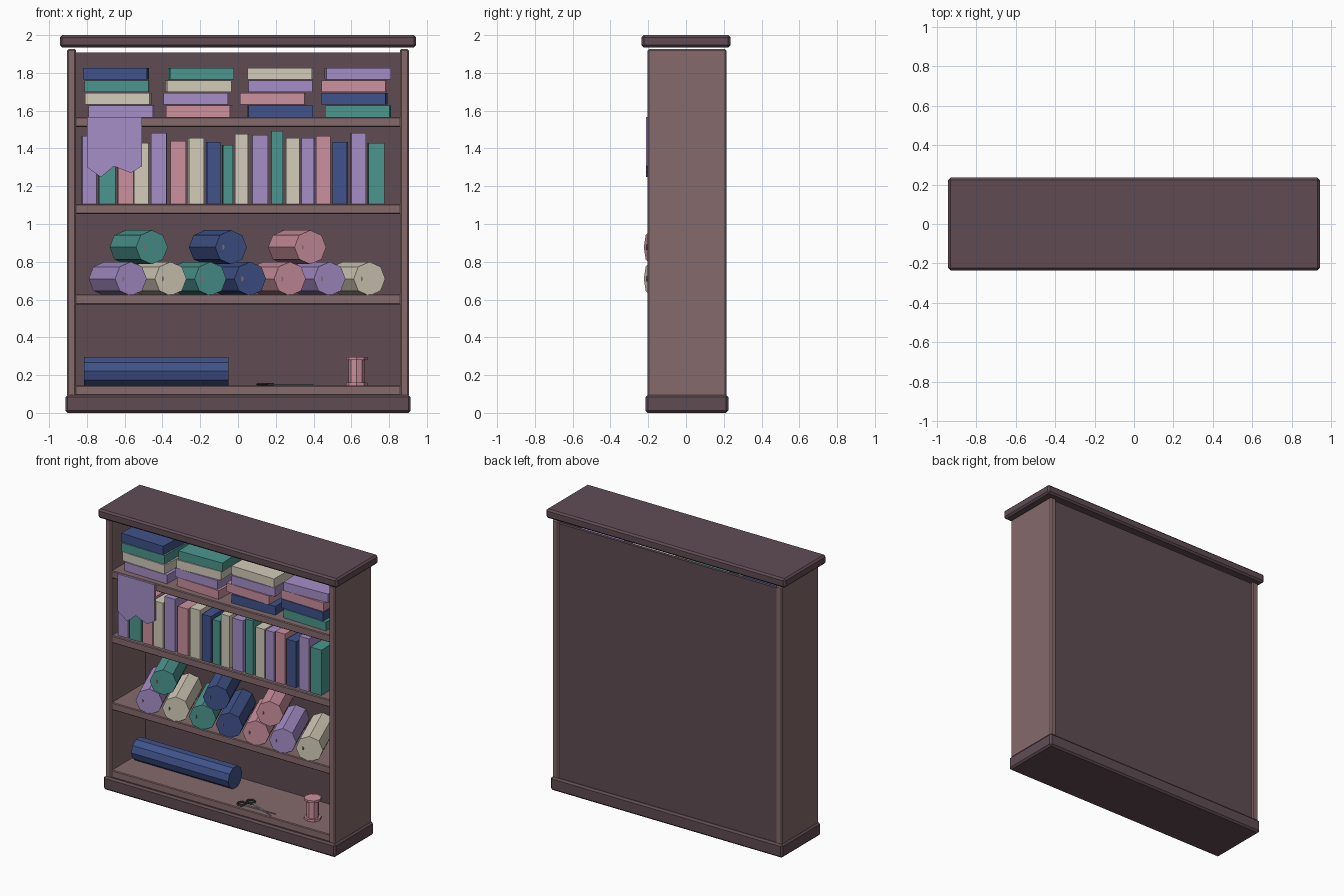
import bpy, bmesh, math, random
from mathutils import Matrix, Vector

if "Cube" in bpy.data.objects:
    bpy.data.objects.remove(bpy.data.objects["Cube"])

random.seed(4)


def material(name, rgb):
    m = bpy.data.materials.new(name)
    lin = [((c / 255 + 0.055) / 1.055) ** 2.4 for c in rgb]
    m.diffuse_color = (*lin, 1)
    m.use_nodes = True
    m.node_tree.nodes["Principled BSDF"].inputs["Base Color"].default_value = m.diffuse_color
    return m


WOOD = material("light_wood", (134, 106, 108))
DARK = material("dark_wood", (96, 76, 84))
BLACK = material("handle_black", (45, 42, 46))
STEEL = material("steel", (150, 155, 160))
CLOTH = {
    "P": material("purple", (166, 142, 200)),
    "T": material("teal", (76, 150, 143)),
    "K": material("pink", (204, 144, 158)),
    "C": material("cream", (212, 204, 186)),
    "B": material("blue", (64, 82, 138)),
}


def finish(name, bm, mat, bevel=0):
    bmesh.ops.recalc_face_normals(bm, faces=bm.faces)
    me = bpy.data.meshes.new(name)
    bm.to_mesh(me)
    bm.free()
    me.materials.append(mat)
    ob = bpy.data.objects.new(name, me)
    bpy.context.collection.objects.link(ob)
    if bevel:
        mod = ob.modifiers.new("bevel", "BEVEL")
        mod.width, mod.segments = bevel, 1
    return ob


def box(name, x, y, z, mat, bevel=0, yaw=0):
    """Box from (min, max) ranges, turned about its own vertical axis."""
    bm = bmesh.new()
    mid = Vector([(a + b) / 2 for a, b in (x, y, z)])
    size = [b - a for a, b in (x, y, z)]
    m = Matrix.Translation(mid) @ Matrix.Rotation(yaw, 4, "Z") @ Matrix.Diagonal((*size, 1))
    bmesh.ops.create_cube(bm, size=1, matrix=m)
    return finish(name, bm, mat, bevel)


def rod(name, a, b, r, sides, mat, spin=0):
    """Faceted cylinder from point a to point b."""
    a, b = Vector(a), Vector(b)
    d = b - a
    bm = bmesh.new()
    m = (Matrix.Translation((a + b) / 2) @ d.to_track_quat("Z", "Y").to_matrix().to_4x4()
         @ Matrix.Rotation(spin, 4, "Z"))
    bmesh.ops.create_cone(bm, cap_ends=True, segments=sides, radius1=r, radius2=r,
                          depth=d.length, matrix=m)
    return finish(name, bm, mat)


def plate(name, pts, depth, mat):
    """Outline extruded by a vector."""
    bm = bmesh.new()
    f = bm.faces.new([bm.verts.new(p) for p in pts])
    g = bmesh.ops.extrude_face_region(bm, geom=[f])["geom"]
    bmesh.ops.translate(bm, vec=depth, verts=[v for v in g if isinstance(v, bmesh.types.BMVert)])
    return finish(name, bm, mat)


# Cabinet
box("top_board", (-0.943, 0.943), (-0.235, 0.235), (1.935, 2.0), DARK, 0.012)
box("plinth", (-0.914, 0.914), (-0.214, 0.224), (0.0, 0.095), DARK, 0.012)
box("back_panel", (-0.865, 0.865), (0.185, 0.207), (0.085, 1.908), DARK)
for s, side in ((-1, "left"), (1, "right")):
    box(side + "_side", sorted((s * 0.857, s * 0.905)), (-0.203, 0.214), (0.088, 1.926), WOOD, 0.008)
for i, top in enumerate((0.146, 0.628, 1.105, 1.566)):
    box(f"shelf_{i + 1}", (-0.862, 0.862), (-0.195, 0.19), (top - 0.053, top), WOOD, 0.005)

# Folded cloth stacks on the top shelf, bottom to top
STACKS = [("PCTB", (-0.617, -0.633, -0.641, -0.646)),
          ("KPCT", (-0.206, -0.222, -0.211, -0.195)),
          ("BKPC", (0.222, 0.185, 0.224, 0.224)),
          ("TBKP", (0.636, 0.617, 0.615, 0.633))]
for i, (cols, xs) in enumerate(STACKS):
    for k, (c, x) in enumerate(zip(cols, xs)):
        z = 1.566 + 0.066 * k
        box(f"folded_cloth_{i + 1}_{k + 1}", (x - 0.17, x + 0.17), (-0.15, 0.15),
            (z, z + 0.062), CLOTH[c], 0, random.uniform(-0.05, 0.05))

# Upright folded bolts: colour, left, right, top
UPRIGHT = [("P", -.831, -.747, 1.465), ("T", -.741, -.646, 1.42), ("K", -.641, -.552, 1.44),
           ("C", -.551, -.467, 1.428), ("P", -.462, -.372, 1.481), ("K", -.361, -.272, 1.439),
           ("C", -.266, -.177, 1.455), ("B", -.171, -.092, 1.434), ("T", -.087, -.024, 1.418),
           ("C", -.018, .061, 1.476), ("P", .071, .161, 1.471), ("T", .172, .240, 1.492),
           ("C", .251, .330, 1.455), ("P", .335, .409, 1.455), ("K", .409, .493, 1.465),
           ("B", .499, .583, 1.434), ("P", .594, .678, 1.481), ("T", .683, .778, 1.428)]
for i, (c, x0, x1, top) in enumerate(UPRIGHT):
    box(f"upright_bolt_{i + 1}", (x0 + .004, x1 - .004), (-0.17, 0.13), (1.105, top), CLOTH[c], 0,
        random.uniform(-0.025, 0.025))

# Cloth hanging over the shelf edge
HANG = [(-.8, 1.566), (-.509, 1.566), (-.509, 1.306), (-.567, 1.27), (-.657, 1.306),
        (-.726, 1.248), (-.8, 1.301)]
plate("hanging_cloth", [(x, -0.212, z) for x, z in HANG], (0, 0.014, 0), CLOTH["P"])

# Slanted fabric rolls in two layers, each with a small core
ROLLS = [(c, -0.567 + 0.2105 * i, 0.71) for i, c in enumerate("PCTBKPC")]
ROLLS += [(c, -0.456 + 0.4195 * i, 0.877) for i, c in enumerate("TBK")]
for i, (c, x, z) in enumerate(ROLLS):
    rod(f"fabric_roll_{i + 1}", (x, -0.19, z), (x - 0.14, 0.16, z), 0.09, 8, CLOTH[c])
    rod(f"roll_core_{i + 1}", (x - 0.05, -0.208, z), (x - 0.05, -0.15, z), 0.016, 8, WOOD)

# Long bolt lying on the bottom shelf
rod("long_bolt", (-0.815, 0.04, 0.221), (-0.05, 0.04, 0.221), 0.079, 10, CLOTH["B"], math.pi / 2)

# Thread spool
rod("spool_bottom", (0.628, -0.055, 0.146), (0.628, -0.055, 0.162), 0.057, 8, CLOTH["K"])
rod("spool_thread", (0.628, -0.055, 0.155), (0.628, -0.055, 0.285), 0.042, 8, CLOTH["K"])
rod("spool_top", (0.628, -0.055, 0.28), (0.628, -0.055, 0.296), 0.057, 8, CLOTH["K"])

# Scissors: two handle rings and two crossing blades
for n, (hx, hy), (tx, ty) in (("a", (0.13, -0.145), (0.40, -0.145)),
                              ("b", (0.16, -0.085), (0.385, -0.18))):
    bpy.ops.mesh.primitive_torus_add(major_segments=8, minor_segments=4, major_radius=0.027,
                                     minor_radius=0.008, location=(hx, hy, 0.151))
    ring = bpy.context.object
    ring.name = "scissor_handle_" + n
    ring.data.materials.append(BLACK)
    d = (Vector((tx, ty, 0)) - Vector((hx, hy, 0))).normalized()
    side = Vector((-d.y, d.x, 0)) * 0.008
    start = Vector((hx, hy, 0.147)) + d * 0.028
    plate("scissor_blade_" + n, [start - side, Vector((tx, ty, 0.147)), start + side],
          (0, 0, 0.005), STEEL)
